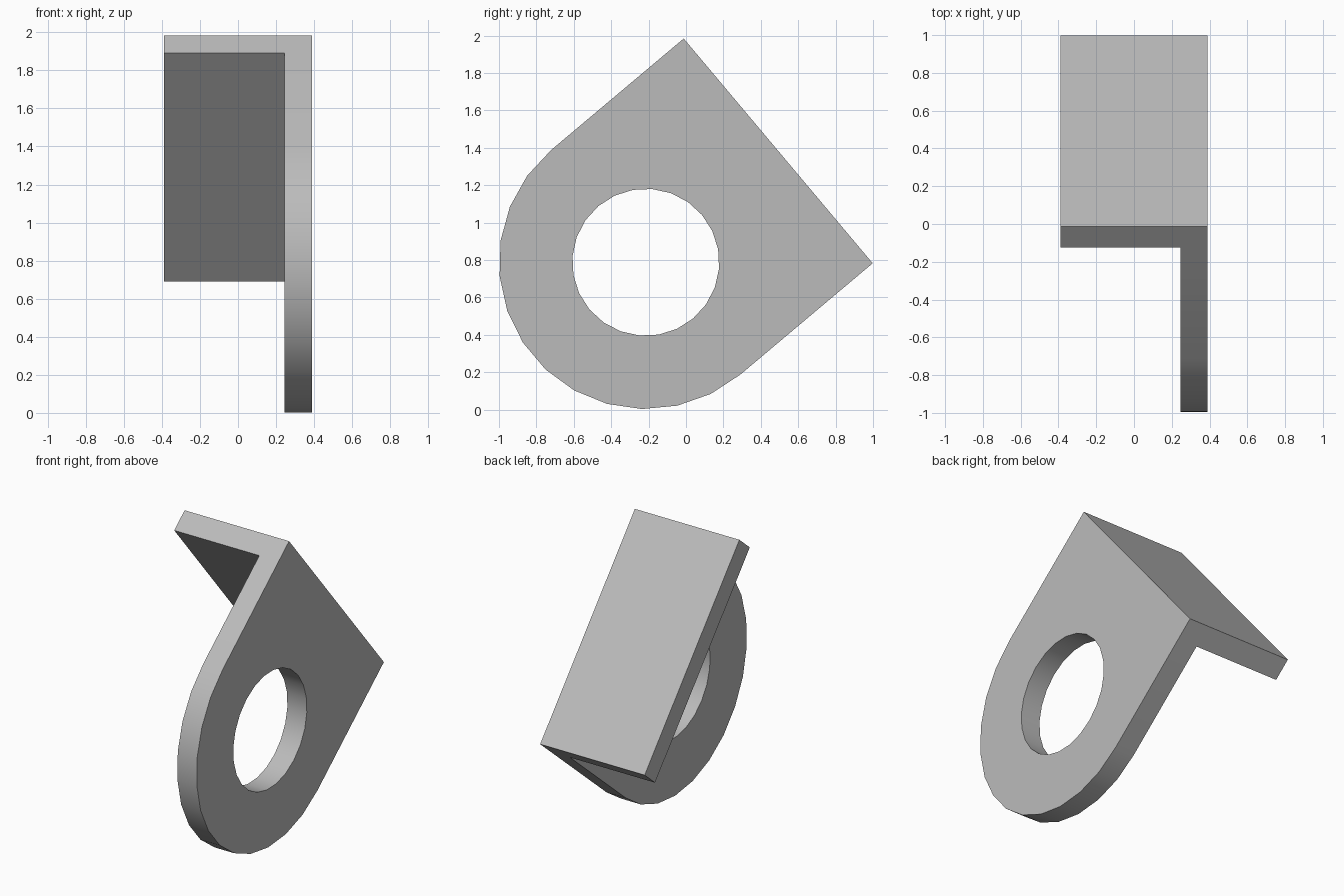
import bpy
import bmesh
from math import sin, cos, pi, radians

cube = bpy.data.objects.get("Cube")
if cube:
    bpy.data.objects.remove(cube, do_unlink=True)

TILT = radians(40.06)          # plate axis leans up and back
CY, CZ = -0.215, 0.788         # hole centre
R, HOLE = 0.785, 0.393
REACH = 0.925                  # hole centre to outer flange face
THICK = 0.145
HALF = 0.39                    # half the overall width

bm = bmesh.new()


def point(u, v):
    """Vertex on the outer plate side, u along the plate axis, v across it."""
    return bm.verts.new((HALF,
                         CY + u * cos(TILT) - v * sin(TILT),
                         CZ + u * sin(TILT) + v * cos(TILT)))


def loop(verts):
    return [bm.edges.new((a, b)) for a, b in zip(verts, verts[1:] + verts[:1])]


# Plate outline: rounded end, then straight sides up to the flange
arc = [pi / 2 + pi * i / 13 for i in range(14)]
outline = [point(R * cos(a), R * sin(a)) for a in arc]
low, high = point(REACH - THICK, -R), point(REACH - THICK, R)
edges = loop(outline + [low, high])

# Round hole
ring = [2 * pi * i / 24 for i in range(24)]
edges += loop([point(HOLE * cos(a), HOLE * sin(a)) for a in ring])
bmesh.ops.triangle_fill(bm, edges=edges, use_beauty=True, normal=(1, 0, 0))

# Strip along the bend, where the flange grows from
bm.faces.new((low, point(REACH, -R), point(REACH, R), high))


def extrude(faces, distance):
    geom = bmesh.ops.extrude_face_region(bm, geom=faces)["geom"]
    verts = [g for g in geom if isinstance(g, bmesh.types.BMVert)]
    bmesh.ops.translate(bm, verts=verts, vec=(-distance, 0, 0))
    return [g for g in geom if isinstance(g, bmesh.types.BMFace)]


# Thicken the plate, then pull the strip out sideways as the flange
inner = extrude(bm.faces[:], THICK)
strip = [f for f in inner if len(f.verts) == 4]
extrude(strip, 2 * HALF - THICK)
bmesh.ops.recalc_face_normals(bm, faces=bm.faces[:])

mesh = bpy.data.meshes.new("angle_bracket")
bm.to_mesh(mesh)
bm.free()
bracket = bpy.data.objects.new("angle_bracket", mesh)
bpy.context.collection.objects.link(bracket)

# Plain grey finish
grey = bpy.data.materials.new("light_grey")
grey.use_nodes = True
colour = (0.5, 0.5, 0.5, 1)
grey.diffuse_color = colour
grey.node_tree.nodes["Principled BSDF"].inputs["Base Color"].default_value = colour
mesh.materials.append(grey)

# Smooth the round surfaces, keep the corners sharp
bpy.ops.object.select_all(action="DESELECT")
bracket.select_set(True)
bpy.context.view_layer.objects.active = bracket
bpy.ops.object.shade_smooth_by_angle(angle=radians(30))
